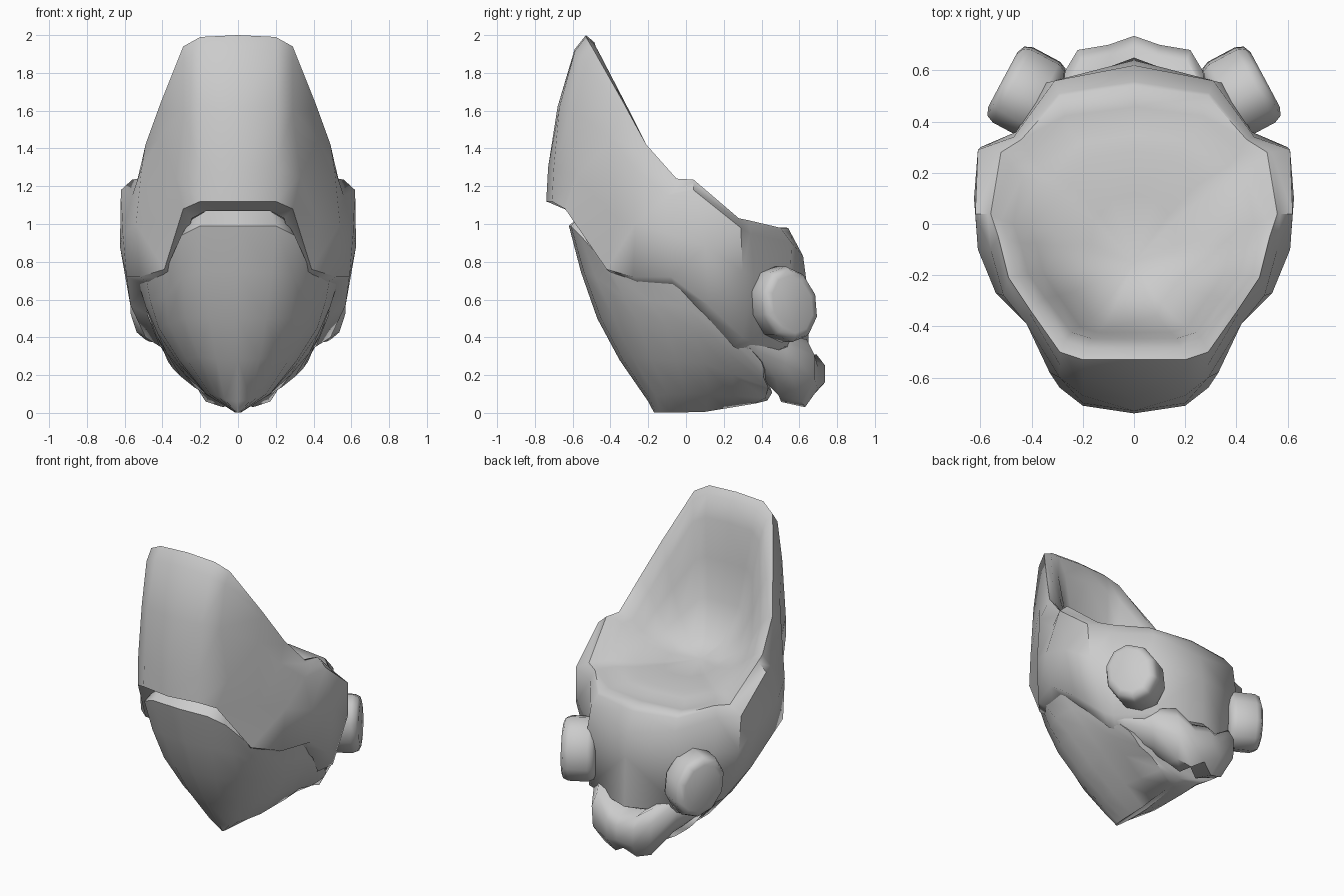
import bpy, bmesh, math
from mathutils import Vector, Matrix

if "Cube" in bpy.data.objects:
    bpy.data.objects.remove(bpy.data.objects["Cube"])


def finish(obj, angle=58, mirror=True):
    """Mirror across x and smooth everything except sharp edges."""
    if mirror:
        m = obj.modifiers.new("Mirror", 'MIRROR')
        m.use_clip = True
        m.merge_threshold = 0.001
    bpy.ops.object.select_all(action='DESELECT')
    obj.select_set(True)
    bpy.context.view_layer.objects.active = obj
    bpy.ops.object.shade_smooth_by_angle(angle=math.radians(angle))


def loft(name, rows, fan=None, cap=False, closed=False):
    """Skin half rows of points; optional fan centre, end cap or closed sections."""
    bm = bmesh.new()
    grid = [[bm.verts.new(p) for p in r] for r in rows]
    for a, b in zip(grid, grid[1:]):
        n = len(a)
        for j in range(n if closed else n - 1):
            k = (j + 1) % n
            bm.faces.new((a[j], a[k], b[k], b[j]))
    if fan:
        c = bm.verts.new(fan)
        for p, q in zip(grid[-1], grid[-1][1:]):
            bm.faces.new((p, q, c))
    if cap:
        bm.faces.new(grid[-1])
    if closed:
        bm.faces.new(grid[0])
    bmesh.ops.recalc_face_normals(bm, faces=bm.faces)
    me = bpy.data.meshes.new(name)
    bm.to_mesh(me)
    bm.free()
    obj = bpy.data.objects.new(name, me)
    bpy.context.collection.objects.link(obj)
    finish(obj)
    return obj


def toward(row, c, fx, fy, fz):
    """Pull a row towards a centre by a separate factor on each axis."""
    return [(x + (c[0] - x) * fx, y + (c[1] - y) * fy, z + (c[2] - z) * fz)
            for x, y, z in row]


def between(a, b, t, bulge=1.0):
    """Blend two rows, swelling the result outwards in x and y."""
    return [((p[0] + (q[0] - p[0]) * t) * bulge, (p[1] + (q[1] - p[1]) * t) * bulge,
             p[2] + (q[2] - p[2]) * t) for p, q in zip(a, b)]


# Upper shell: rows run from front centre round the side to back centre
lower = [(0, -.74, 1.12), (.2, -.71, 1.12), (.29, -.64, 1.08), (.39, -.42, .76),
         (.52, -.28, .72), (.59, -.08, .72), (.57, .12, .57), (.49, .3, .40),
         (.45, .34, .38), (.35, .52, .35), (0, .65, .35)]
middle = [(0, -.73, 1.3), (.2, -.7, 1.3), (.33, -.58, 1.25), (.42, -.37, 1.03),
          (.54, -.27, 1.0), (.61, -.1, .95), (.625, .1, .88), (.60, .3, .75),
          (.46, .36, .72), (.35, .55, .7), (0, .64, .68)]
upper = [(0, -.68, 1.62), (.2, -.67, 1.62), (.29, -.6, 1.6), (.42, -.39, 1.45),
         (.51, -.28, 1.3), (.56, -.1, 1.15), (.62, .04, 1.18), (.61, .29, .98),
         (.47, .34, .95), (.31, .56, .9), (0, .62, .83)]
rim = [(0, -.53, 2.0), (.2, -.53, 1.99), (.29, -.5, 1.94), (.41, -.33, 1.64),
       (.49, -.21, 1.42), (.53, -.05, 1.24), (.56, .04, 1.235), (.52, .28, 1.03),
       (.44, .33, 1.02), (.29, .5, .98), (0, .54, .98)]
below_rim = [tuple(Vector(a).lerp(Vector(b), .8) + Vector((0, -.03 if b[2] > 1.9 else 0, 0)))
             for a, b in zip(upper, rim)]
lip = [(x * .84, y * .84, z - .05) for x, y, z in lower]
bowl = (0, -.15, 1.03)
loft("upper_shell", [
    lip, lower, middle, upper, below_rim, rim,
    toward(rim, bowl, .07, .12, .04),
    toward(rim, bowl, .16, .22, .18),
    toward(rim, bowl, .28, .28, .44),
    toward(rim, bowl, .44, .37, .70),
    toward(rim, bowl, .70, .62, .92)], fan=bowl)

# Lower bowl: pointed keel, open top tucked inside the shell
edge = [(0, -.62, .99), (.2, -.61, .99), (.3, -.56, .94), (.38, -.4, .76),
        (.49, -.27, .73), (.53, -.05, .7), (.47, .2, .5), (.37, .4, .27), (0, .45, .25)]
belly = [(0, -.47, .5), (.15, -.45, .5), (.28, -.38, .5), (.37, -.25, .47),
         (.42, -.1, .45), (.43, .05, .43), (.38, .22, .32), (.3, .41, .19), (0, .44, .15)]
keel = [(0, -.2, .06), (.07, -.19, .07), (.11, -.16, .09), (.15, -.1, .1),
        (.17, 0, .1), (.17, .12, .1), (.16, .25, .09), (.14, .42, .08), (0, .43, .065)]
tip = [(x * .1, y * .85, .003 + max(0, y - .1) * .14) for x, y, z in keel]
tucked = [(x * .84, y * .86, z + .08) for x, y, z in edge]
loft("lower_bowl", [tucked, edge, between(edge, belly, .5, 1.02), belly,
                    between(belly, keel, .5, 1.05), keel, tip], cap=True)

# Rear collar: stations (x, y, top, bottom) sweeping round to the lobed tail
stations = [(.56, .10, .66, .55), (.49, .23, .62, .36), (.41, .38, .46, .25),
            (.31, .53, .41, .18), (.22, .68, .39, .06), (.10, .70, .31, .03),
            (0, .735, .31, .08)]
sections = []
for x, y, t, b in stations:
    h = t - b
    ring = [(.72, .72, t), (.94, .94, t), (1, 1, t - .25 * h), (.96, 1, b + .35 * h),
            (.78, .9, b), (.62, .72, b + .1 * h)]
    sections.append([(x * s, y * r, z) for s, r, z in ring])
loft("rear_collar", sections, closed=True)

# Side pods: bevelled oval discs facing outwards and back
for name, side in (("right_pod", 1), ("left_pod", -1)):
    bm = bmesh.new()
    bmesh.ops.create_cone(bm, cap_ends=True, segments=10, radius1=1, radius2=1, depth=.21)
    for v in bm.verts:
        v.co.x *= .205
        v.co.y *= .165
    rims = [e for e in bm.edges if abs(e.verts[0].co.z - e.verts[1].co.z) < .01]
    bmesh.ops.bevel(bm, geom=rims, offset=.045, segments=2, profile=.5, affect='EDGES')
    out = Vector((.88 * side, .47, 0)).normalized()
    up = Vector((0, 0, 1))
    basis = Matrix((up, out.cross(up), out)).transposed().to_4x4()
    spin = Matrix.Rotation(math.radians(20 * side), 4, 'Z')
    bmesh.ops.transform(bm, verts=bm.verts,
                        matrix=Matrix.Translation((.42 * side, .515, .575)) @ basis @ spin)
    bmesh.ops.recalc_face_normals(bm, faces=bm.faces)
    me = bpy.data.meshes.new(name)
    bm.to_mesh(me)
    bm.free()
    pod = bpy.data.objects.new(name, me)
    bpy.context.collection.objects.link(pod)
    finish(pod, mirror=False)
